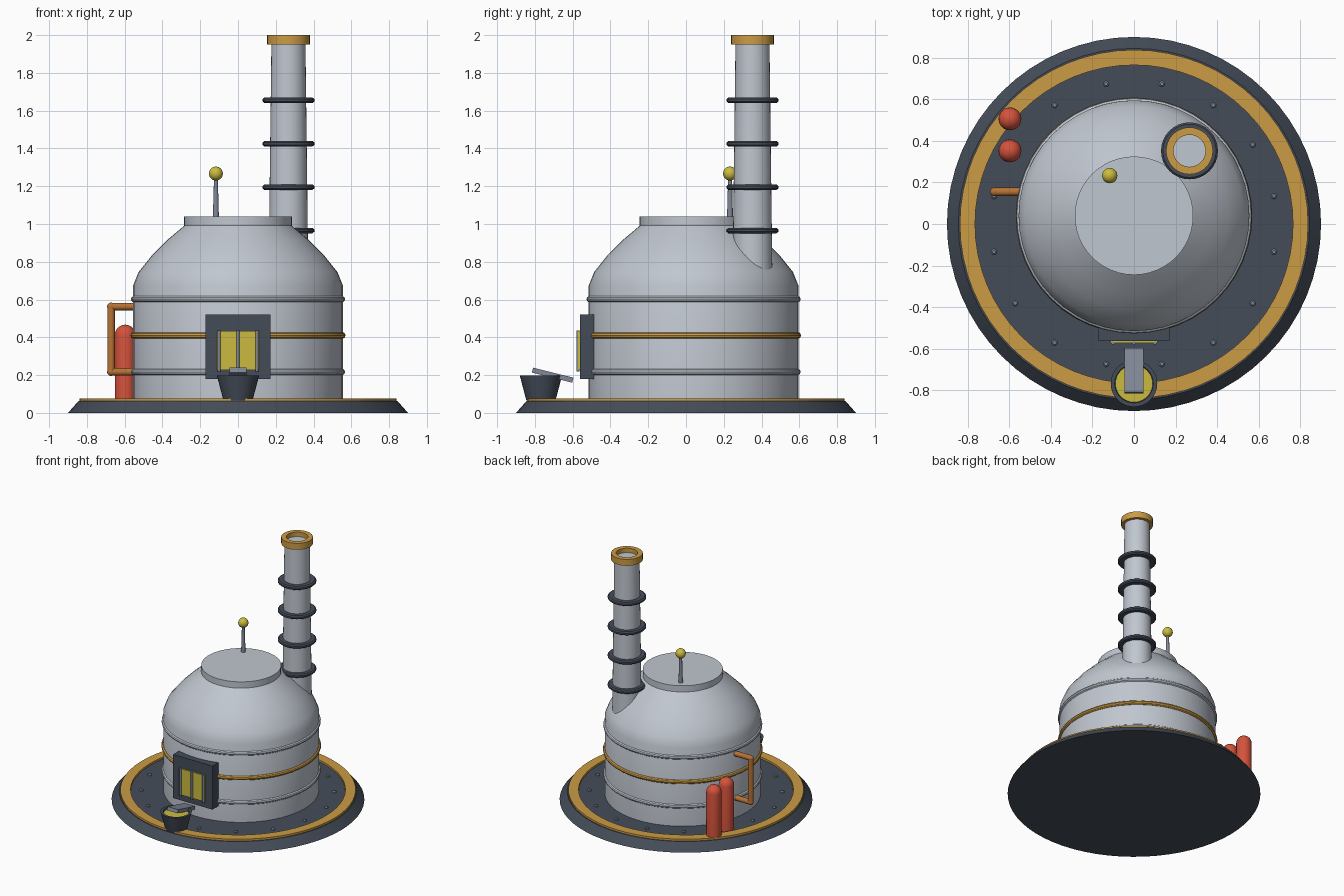
import bpy, math
from mathutils import Vector

if "Cube" in bpy.data.objects:
    bpy.data.objects.remove(bpy.data.objects["Cube"])


def material(name, rgb):
    m = bpy.data.materials.new(name)
    m.diffuse_color = (*rgb, 1)
    m.use_nodes = True
    m.node_tree.nodes["Principled BSDF"].inputs["Base Color"].default_value = m.diffuse_color
    return m


LIGHT = material("light_grey", (0.53, 0.57, 0.63))
SLATE = material("dark_slate", (0.058, 0.073, 0.098))
GOLD = material("gold", (0.60, 0.33, 0.06))
COPPER = material("copper", (0.48, 0.17, 0.035))
RED = material("red", (0.66, 0.085, 0.045))
YELLOW = material("yellow", (0.60, 0.50, 0.05))
STEEL = material("steel_grey", (0.22, 0.25, 0.31))


def finish(obj, name, mat, smooth=True):
    obj.name = name
    obj.data.materials.clear()
    obj.data.materials.append(mat)
    if smooth:
        bpy.ops.object.select_all(action='DESELECT')
        obj.select_set(True)
        bpy.context.view_layer.objects.active = obj
        bpy.ops.object.shade_smooth_by_angle(angle=math.radians(35))
    return obj


def lathe(name, profile, mat, at=(0, 0), n=48, closed=False):
    """Spin (radius, z) points, listed bottom to top on the outside."""
    verts, faces = [], []
    for r, z in profile:
        for i in range(n):
            a = 2 * math.pi * i / n
            verts.append((at[0] + r * math.cos(a), at[1] + r * math.sin(a), z))
    rows = len(profile)
    for j in range(rows if closed else rows - 1):
        k = (j + 1) % rows
        for i in range(n):
            i2 = (i + 1) % n
            faces.append((j * n + i, j * n + i2, k * n + i2, k * n + i))
    if not closed:
        faces.append(tuple(reversed(range(n))))
        faces.append(tuple(range((rows - 1) * n, rows * n)))
    me = bpy.data.meshes.new(name)
    me.from_pydata(verts, [], faces)
    obj = bpy.data.objects.new(name, me)
    bpy.context.collection.objects.link(obj)
    return finish(obj, name, mat)


def box(name, centre, size, mat, tilt=0):
    bpy.ops.mesh.primitive_cube_add(size=1, location=centre, rotation=(tilt, 0, 0))
    obj = bpy.context.object
    obj.scale = size
    return finish(obj, name, mat, False)


def band(name, r, z, minor, mat, at):
    bpy.ops.mesh.primitive_torus_add(major_radius=r, minor_radius=minor, major_segments=48,
                                     minor_segments=10, location=(*at, z))
    return finish(bpy.context.object, name, mat)


def rod(name, a, b, r, mat):
    a, b = Vector(a), Vector(b)
    bpy.ops.mesh.primitive_cylinder_add(vertices=16, radius=r, depth=(b - a).length,
                                        location=(a + b) / 2)
    obj = bpy.context.object
    obj.rotation_euler = (b - a).to_track_quat('Z', 'Y').to_euler()
    return finish(obj, name, mat)


def ball(name, centre, r, mat):
    bpy.ops.mesh.primitive_uv_sphere_add(segments=20, ring_count=12, radius=r, location=centre)
    return finish(bpy.context.object, name, mat)


# Base plate with gold trim and bolts
lathe("base_plate", [(0.9, 0), (0.845, 0.062)], SLATE, n=64)
lathe("base_trim", [(0.765, 0.05), (0.838, 0.05), (0.838, 0.077), (0.765, 0.077)],
      GOLD, n=64, closed=True)
for i in range(16):
    a = math.radians(11.25 + 22.5 * i)
    x, y = 0.687 * math.cos(a), 0.687 * math.sin(a)
    lathe("base_bolt", [(0.014, 0.055), (0.014, 0.068), (0.008, 0.075)], STEEL, (x, y), 10)

# Furnace body, dome and lid
C = (0, 0.04)
lathe("furnace_body", [(0.555, 0.055), (0.555, 0.675), (0.527, 0.745), (0.455, 0.835),
                       (0.375, 0.915), (0.28, 0.995)], LIGHT, C)
lathe("dome_lid", [(0.285, 0.985), (0.285, 1.04)], LIGHT, C)
for z in (0.217, 0.602):
    band("body_band", 0.55, z, 0.017, LIGHT, C)
band("gold_band", 0.552, 0.41, 0.017, GOLD, C)

# Chimney with flanges and gold cap
P = (0.267, 0.352)
lathe("chimney", [(0.106, 0.68), (0.09, 1.965)], LIGHT, P, 32)
for z in (0.965, 1.195, 1.425, 1.655):
    lathe("chimney_flange", [(0.09, z - 0.014), (0.128, z - 0.014), (0.137, z - 0.006),
                             (0.137, z + 0.006), (0.128, z + 0.014), (0.09, z + 0.014)],
          SLATE, P, 32)
lathe("chimney_cap", [(0.077, 1.95), (0.113, 1.95), (0.113, 2.0), (0.077, 2.0)],
      GOLD, P, 32, True)

# Antenna on the lid
A = (-0.117, 0.233)
lathe("antenna_rod", [(0.016, 1.03), (0.010, 1.25)], STEEL, A, 12)
ball("antenna_ball", (*A, 1.267), 0.037, YELLOW)

# Gas tanks with rounded tops
for y in (0.352, 0.506):
    top = [(0.055 * math.cos(t), 0.412 + 0.055 * math.sin(t))
           for t in [math.radians(d) for d in (0, 18, 36, 54, 72, 86)]]
    lathe("gas_tank", [(0.055, 0.06)] + top, RED, (-0.597, y), 24)

# Side pipe loop
X, Y = -0.672, 0.155
for z in (0.217, 0.563):
    rod("pipe_arm", (X, Y, z), (-0.52, Y, z), 0.02, COPPER)
    ball("pipe_elbow", (X, Y, z), 0.021, COPPER)
rod("pipe_riser", (X, Y, 0.217), (X, Y, 0.563), 0.02, COPPER)

# Furnace door with glowing window and bars
box("door_frame", (0, -0.525, 0.35), (0.342, 0.074, 0.342), SLATE)
box("door_window", (0, -0.565, 0.33), (0.225, 0.014, 0.205), YELLOW)
for x in (-0.1, 0, 0.1):
    rod("window_bar", (x, -0.573, 0.22), (x, -0.573, 0.437), 0.008, STEEL)

# Bucket of molten metal and pouring chute
lathe("bucket", [(0.077, 0.065), (0.112, 0.198), (0.093, 0.198), (0.088, 0.178)],
      SLATE, (0, -0.768), 32)
lathe("molten_metal", [(0.088, 0.176), (0.091, 0.184)], YELLOW, (0, -0.768), 32)
box("pouring_chute", (0, -0.706, 0.2), (0.092, 0.22, 0.027), STEEL, math.radians(-14))
